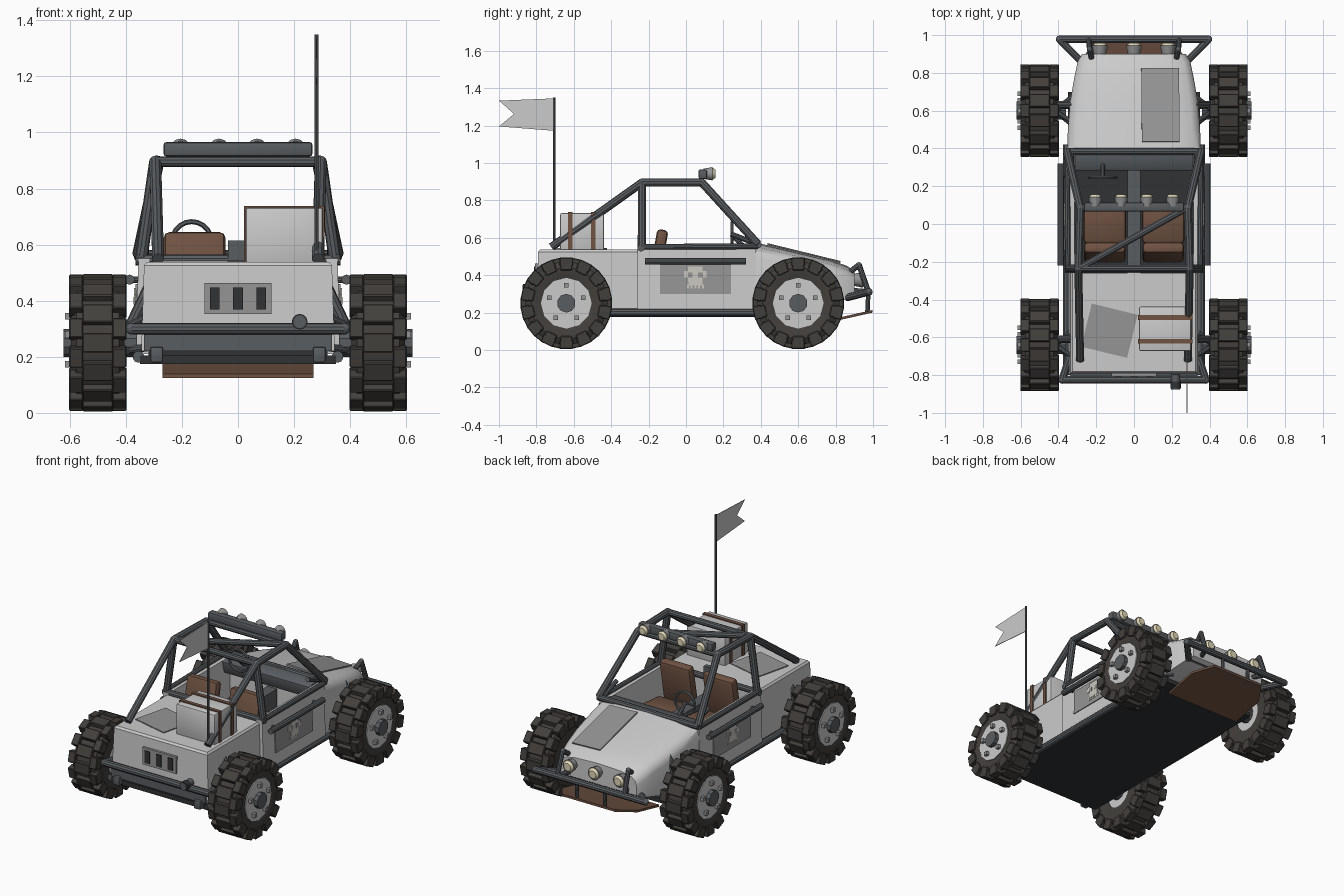
import bpy, bmesh
from math import pi, sin, cos
from mathutils import Vector, Matrix, Euler

if "Cube" in bpy.data.objects:
    bpy.data.objects.remove(bpy.data.objects["Cube"])

DARK, TYRE, BROWN = (.10, .11, .12, 1), (.055, .05, .045, 1), (.16, .085, .055, 1)
BLACK, CREAM, MID = (.03, .032, .035, 1), (.75, .68, .48, 1), (.3, .3, .3, 1)


def finish(name, bm, color=None):
    bmesh.ops.recalc_face_normals(bm, faces=bm.faces)
    me = bpy.data.meshes.new(name)
    bm.to_mesh(me)
    bm.free()
    ob = bpy.data.objects.new(name, me)
    bpy.context.collection.objects.link(ob)
    if color:
        key = "paint_%d_%d_%d" % tuple(int(c * 1000) for c in color[:3])
        mat = bpy.data.materials.get(key) or bpy.data.materials.new(key)
        mat.diffuse_color = color
        mat.use_nodes = True
        mat.node_tree.nodes["Principled BSDF"].inputs["Base Color"].default_value = mat.diffuse_color
        me.materials.append(mat)
    return ob


def add_box(bm, c, size, rot=(0, 0, 0), pre=Matrix()):
    m = pre @ Matrix.Translation(c) @ Euler(rot).to_matrix().to_4x4() @ Matrix.Diagonal((*size, 1))
    return bmesh.ops.create_cube(bm, size=1, matrix=m)


def box(name, c, size, color=None, rot=(0, 0, 0), bevel=0):
    bm = bmesh.new()
    add_box(bm, c, size, rot)
    if bevel:
        bmesh.ops.bevel(bm, geom=bm.edges[:], offset=bevel, segments=2, profile=.5, affect='EDGES')
    return finish(name, bm, color)


def add_rod(bm, a, b, r, n=10, r2=None):
    a, b = Vector(a), Vector(b)
    m = Matrix.Translation((a + b) / 2) @ (b - a).to_track_quat('Z', 'Y').to_matrix().to_4x4()
    bmesh.ops.create_cone(bm, cap_ends=True, segments=n, radius1=r, radius2=r if r2 is None else r2,
                          depth=(b - a).length, matrix=m)


def tube(name, pts, r, color=DARK, n=10):
    bm = bmesh.new()
    for a, b in zip(pts, pts[1:]):
        add_rod(bm, a, b, r, n)
    for p in pts[1:-1]:
        bmesh.ops.create_uvsphere(bm, u_segments=10, v_segments=6, radius=r, matrix=Matrix.Translation(p))
    return finish(name, bm, color)


def loft(name, rings, color=None, closed=False):
    bm = bmesh.new()
    vs = [[bm.verts.new(p) for p in ring] for ring in rings]
    n = len(rings[0])
    for a, b in zip(vs, vs[1:] + (vs[:1] if closed else [])):
        for i in range(n):
            bm.faces.new((a[i], a[(i + 1) % n], b[(i + 1) % n], b[i]))
    if not closed:
        bm.faces.new(vs[0])
        bm.faces.new(vs[-1])
    return finish(name, bm, color)


# wheels: turned tyre, staggered tread lugs, rim, hub and bolts
def wheel(tag, s, y):
    c = Vector((s * .5, y, .25))
    prof = [(-.09, .10), (-.095, .19), (-.075, .222), (.075, .222), (.095, .19), (.09, .13), (.075, .10)]
    loft("tyre_" + tag, [[c + Vector((s * x, r * cos(t), r * sin(t))) for x, r in prof]
                         for t in [2 * pi * i / 28 for i in range(28)]], TYRE, True)
    bm = bmesh.new()
    for i in range(28):
        pre = Matrix.Translation(c) @ Matrix.Rotation(2 * pi * i / 28, 4, 'X')
        if i % 2:
            add_box(bm, (0, 0, .228), (.11, .07, .032), pre=pre)
        else:
            for k in (-1, 1):
                add_box(bm, (k * .077, 0, .221), (.05, .072, .046), pre=pre)
                add_box(bm, (k * .093, 0, .196), (.018, .062, .04), pre=pre)
    bmesh.ops.bevel(bm, geom=bm.edges[:], offset=.004, segments=1, affect='EDGES')
    finish("tread_lugs_" + tag, bm, TYRE)
    bm = bmesh.new()
    add_rod(bm, c - Vector((s * .085, 0, 0)), c + Vector((s * .096, 0, 0)), .136, 12)
    finish("rim_" + tag, bm)
    bm = bmesh.new()
    add_rod(bm, c - Vector((s * .14, 0, 0)), c + Vector((s * .122, 0, 0)), .05, 10)
    finish("hub_" + tag, bm, DARK)
    bm = bmesh.new()
    for i in range(5):
        t = pi / 2 + 2 * pi * i / 5
        add_box(bm, c + Vector((s * .102, .095 * cos(t), .095 * sin(t))), (.028, .024, .024))
    finish("wheel_bolts_" + tag, bm, MID)
    # suspension
    for k in (-1, 1):
        tube("lower_arm_" + tag, [(s * .28, y + k * .11, .24), (s * .42, y, .22)], .014)
        tube("upper_arm_" + tag, [(s * .28, y + k * .09, .36), (s * .42, y, .30)], .012)
    tube("shock_" + tag, [(s * .31, y + .03, .46), (s * .41, y + .03, .25)], .022)


for s, side in ((-1, "left"), (1, "right")):
    wheel("front_" + side, s, .60)
    wheel("rear_" + side, s, -.64)

# bonnet, lofted along y with a crowned top
rings = []
for y, w, top, low in ((.37, .355, .575, .21), (.5, .35, .545, .21), (.65, .338, .51, .22), (.78, .315, .478, .25),
                       (.86, .298, .45, .27), (.9, .275, .425, .29)):
    arch = [(w * f, top - d) for f, d in ((1, .075), (.97, .045), (.88, .022), (.6, .006), (0, 0))]
    half = [(w, low)] + arch
    rings.append([(x, y, z) for x, z in half + [(-x, z) for x, z in half[-2::-1]]])
loft("bonnet", rings)

# rear body and cockpit tub
rear = loft("rear_body", [[(-w, y0, z), (w, y0, z), (w, -.26, z), (-w, -.26, z)]
                          for z, w, y0 in ((.22, .345, -.80), (.525, .335, -.79), (.538, .325, -.78))])
for s, side in ((-1, "left"), (1, "right")):
    loft("door_" + side, [[(s * a, y, z) for a, z in ((.365, .22), (.355, .55), (.315, .55), (.315, .22))]
                          for y in (-.26, .375)])
    box("door_patch_" + side, (s * .364, .05, .38), (.006, .38, .16), MID, (0, -s * .03, 0))
    # skull-shaped door decoration
    bm = bmesh.new()
    x = s * .365
    add_box(bm, (x, .05, .405), (.012, .12, .08))
    bmesh.ops.bevel(bm, geom=[e for e in bm.edges if abs(e.verts[0].co.x - e.verts[1].co.x) > .005],
                    offset=.022, segments=2, affect='EDGES')
    add_box(bm, (x, .05, .36), (.012, .075, .03))
    for i in range(5):
        add_box(bm, (x, .01 + i * .02, .34), (.012, .01, .022))
    finish("door_skull_" + side, bm, (.6, .58, .52, 1))
    for k in (-1, 1):
        box("skull_eye_" + side, (x, .05 + k * .027, .40), (.016, .026, .026), MID)
    # side rails
    tube("side_bar_" + side, [(s * .387, -.22, .475), (s * .387, .32, .475)], .018)
    for y in (-.16, .26):
        tube("side_bar_mount_" + side, [(s * .35, y, .475), (s * .387, y, .475)], .012)
    tube("sill_tube_" + side, [(s * .355, -.8, .2), (s * .355, .42, .2)], .021)
    tube("waist_tube_" + side, [(s * .35, -.255, .55), (s * .355, .385, .555)], .016)
    # roll cage sides
    B, A = (s * .295, -.235, .895), (s * .285, .085, .895)
    tube("cage_side_" + side, [(s * .345, -.235, .55), B, A, (s * .355, .385, .565)], .022)
    tube("cage_rear_strut_" + side, [B, (s * .285, -.72, .55)], .022)
    tube("cowl_brace_" + side, [(s * .33, .24, .62), (s * .33, .37, .57)], .014)

box("belly_plate", (0, -.05, .19), (.70, 1.5, .03), BLACK)
box("cockpit_floor", (0, .06, .245), (.64, .64, .08), BLACK)
box("dashboard", (0, .335, .52), (.63, .09, .085), DARK, (.25, 0, 0), .01)
box("transmission_tunnel", (0, .05, .36), (.07, .6, .16), DARK)
box("rear_bulkhead", (0, -.245, .57), (.07, .03, .09), DARK)

# cage cross members
for nm, a, b in (("roof_front", (-.285, .085, .895), (.285, .085, .895)),
                 ("roof_rear", (-.295, -.235, .895), (.295, -.235, .895)),
                 ("roof_diagonal", (-.29, -.235, .895), (.28, .085, .895)),
                 ("cowl", (-.36, .385, .562), (.36, .385, .562)),
                 ("deck", (-.365, -.24, .545), (.365, -.24, .545))):
    tube("cage_" + nm, [a, b], .019)


# lamps
def lamp(name, x, y, z, r):
    bm = bmesh.new()
    add_rod(bm, (x, y - .05, z), (x, y, z), r * .75, 12, r)
    finish(name + "_shell", bm, MID)
    bm = bmesh.new()
    add_rod(bm, (x, y, z), (x, y + .014, z), r * .88, 12, r * .6)
    finish(name + "_lens", bm, CREAM)


box("roof_light_bar", (0, .09, .94), (.53, .045, .05), DARK, bevel=.008)
for x in (-.205, -.068, .068, .205):
    lamp("roof_lamp", x, .143, .942, .036)
for x in (-.18, 0, .18):
    lamp("front_lamp", x, .945, .375, .042)

# seats
for s, side in ((-1, "left"), (1, "right")):
    box("seat_cushion_" + side, (s * .155, .0, .36), (.225, .2, .13), BROWN, (.08, 0, 0), .02)
    box("seat_back_" + side, (s * .155, -.15, .495), (.22, .06, .30), BROWN, (-.18, 0, 0), .02)

# steering wheel
c = Vector((-.165, .245, .612))
loft("steering_wheel", [[c + Vector(((.07 + .009 * cos(v)) * cos(u), .009 * sin(v), (.07 + .009 * cos(v)) * sin(u)))
                         for v in [pi * j / 3 for j in range(6)]]
                        for u in [pi * i / 10 for i in range(20)]], DARK, True)
tube("steering_spoke", [c - Vector((.07, 0, 0)), c + Vector((.07, 0, 0))], .007)
tube("steering_column", [c, c + Vector((0, .1, -.09))], .012)

# cargo box with straps
box("cargo_box", (.165, -.555, .632), (.275, .235, .20), None, bevel=.008)
for y in (-.62, -.495):
    box("cargo_strap", (.165, y, .636), (.287, .024, .205), BROWN)

# antenna and swallow-tail flag
tube("antenna", [(.28, -.705, .53), (.28, -.705, 1.35)], .007, n=8)
loft("flag", [[(x, y, z) for y, z in ((-.705, 1.172), (-1, 1.195), (-.92, 1.262), (-1, 1.333), (-.705, 1.345))]
              for x in (.278, .282)])

# body patches
box("bonnet_patch", (.14, .63, .516), (.2, .4, .008), MID, (-.24, .035, 0))
box("deck_patch", (-.13, -.565, .54), (.25, .235, .008), MID, (0, 0, -.24))

# rear vent, bumper and exhaust
box("rear_vent", (0, -.797, .408), (.24, .02, .11), MID)
for x in (-.083, 0, .083):
    box("vent_slot", (x, -.803, .408), (.035, .02, .078), BLACK)
tube("rear_bumper", [(-.34, -.70, .30), (-.38, -.825, .30), (.38, -.825, .30), (.34, -.70, .30)], .021)
box("rear_crossmember", (0, -.79, .25), (.67, .05, .06), DARK)
for s in (-1, 1):
    box("tow_bracket", (s * .29, -.80, .208), (.045, .07, .055), DARK, bevel=.006)
tube("exhaust_pipe", [(.22, -.68, .325), (.22, -.875, .325)], .023, n=12)
tube("exhaust_tip", [(.22, -.835, .325), (.22, -.872, .325)], .028, BLACK, 12)

# front bumper, lamp guard and skid plate
tube("front_bumper", [(-.28, .86, .28), (-.395, .978, .31), (.395, .978, .31), (.28, .86, .28)], .02)
tube("lower_bumper", [(-.27, .86, .29), (.27, .86, .29)], .02)
for s in (-1, 1):
    tube("lamp_guard", [(s * .19, .86, .32), (s * .24, .975, .31), (s * .235, .925, .455), (s * .225, .88, .42)], .015)
    tube("skid_strut", [(s * .1, .975, .31), (s * .1, .97, .205)], .012)
loft("skid_plate", [[(-w, y, z), (w, y, z), (w, y, z + .014), (-w, y, z + .014)]
                    for y, z, w in ((.66, .125, .27), (.88, .173, .27), (.998, .2, .19))], BROWN)

# smooth round parts, keep edges sharp
for ob in bpy.context.scene.objects:
    ob.select_set(True)
    bpy.context.view_layer.objects.active = ob
bpy.ops.object.shade_smooth_by_angle(angle=.6)
